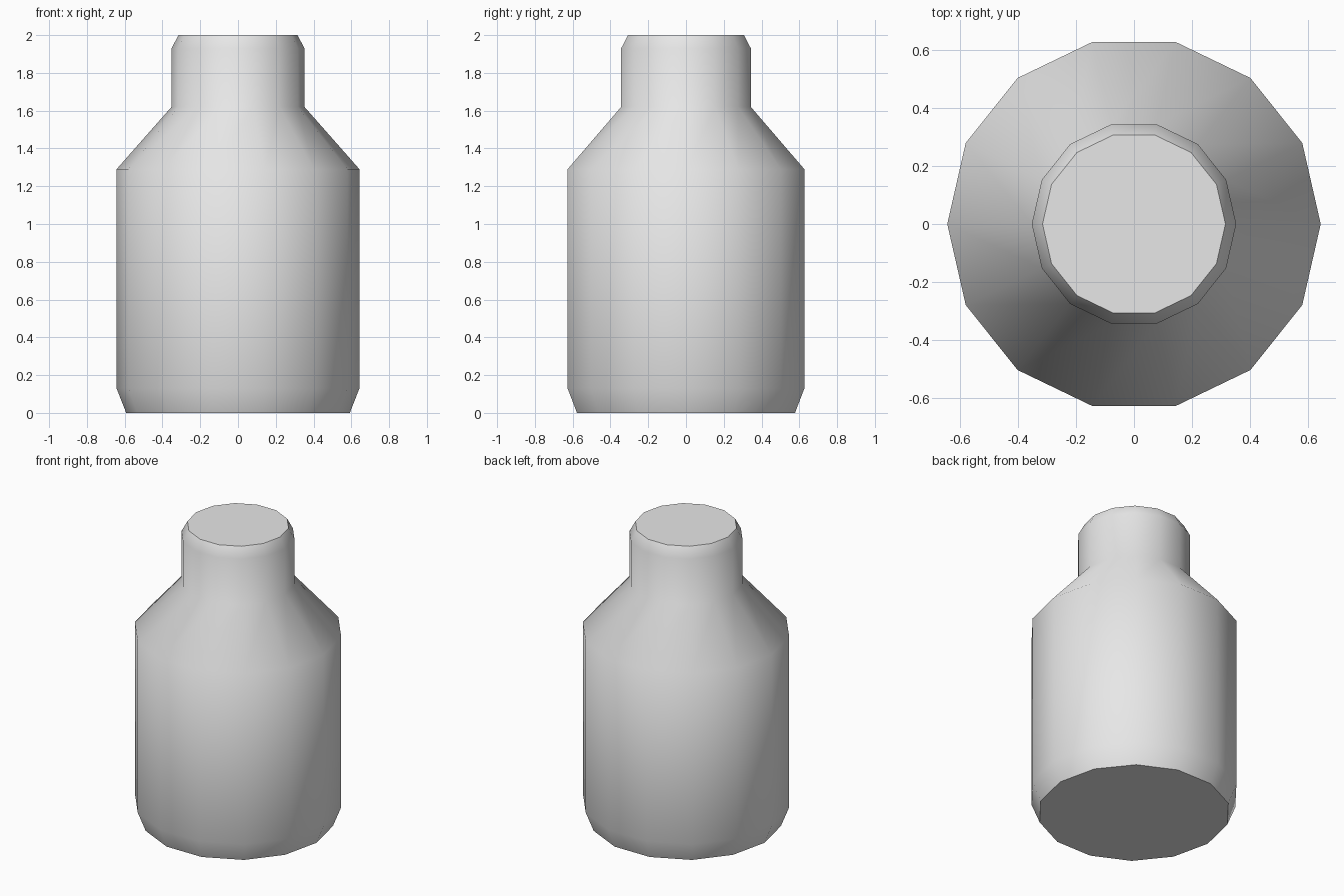
import bpy, bmesh
from math import cos, sin, tau, radians

SIDES = 14

cube = bpy.data.objects.get("Cube")
if cube:
    bpy.data.objects.remove(cube, do_unlink=True)

# Plain light grey material
grey = bpy.data.materials.new("light_grey")
grey.use_nodes = True
colour = (0.8, 0.8, 0.8, 1)
grey.diffuse_color = colour
grey.node_tree.nodes["Principled BSDF"].inputs["Base Color"].default_value = colour

# Bottle outline as (radius, height), from base to mouth
profile = [(0.592, 0), (0.643, 0.13), (0.643, 1.29),
           (0.352, 1.62), (0.352, 1.93), (0.315, 2)]


def ring(bm, radius, z):
    return [bm.verts.new((radius * cos(tau * i / SIDES), radius * sin(tau * i / SIDES), z))
            for i in range(SIDES)]


# Lathe the bottle, then close the base and the lid
bm = bmesh.new()
rings = [ring(bm, r, z) for r, z in profile]
for low, high in zip(rings, rings[1:]):
    for i in range(SIDES):
        j = (i + 1) % SIDES
        bm.faces.new((low[i], low[j], high[j], high[i]))
bm.faces.new(rings[0][::-1])
bm.faces.new(rings[-1])

mesh = bpy.data.meshes.new("bottle")
bm.to_mesh(mesh)
bm.free()
mesh.materials.append(grey)
bottle = bpy.data.objects.new("bottle", mesh)
bpy.context.collection.objects.link(bottle)

# Smooth walls with crisp rims around the flat ends
bpy.ops.object.select_all(action="DESELECT")
bottle.select_set(True)
bpy.context.view_layer.objects.active = bottle
bpy.ops.object.shade_smooth_by_angle(angle=radians(50))
